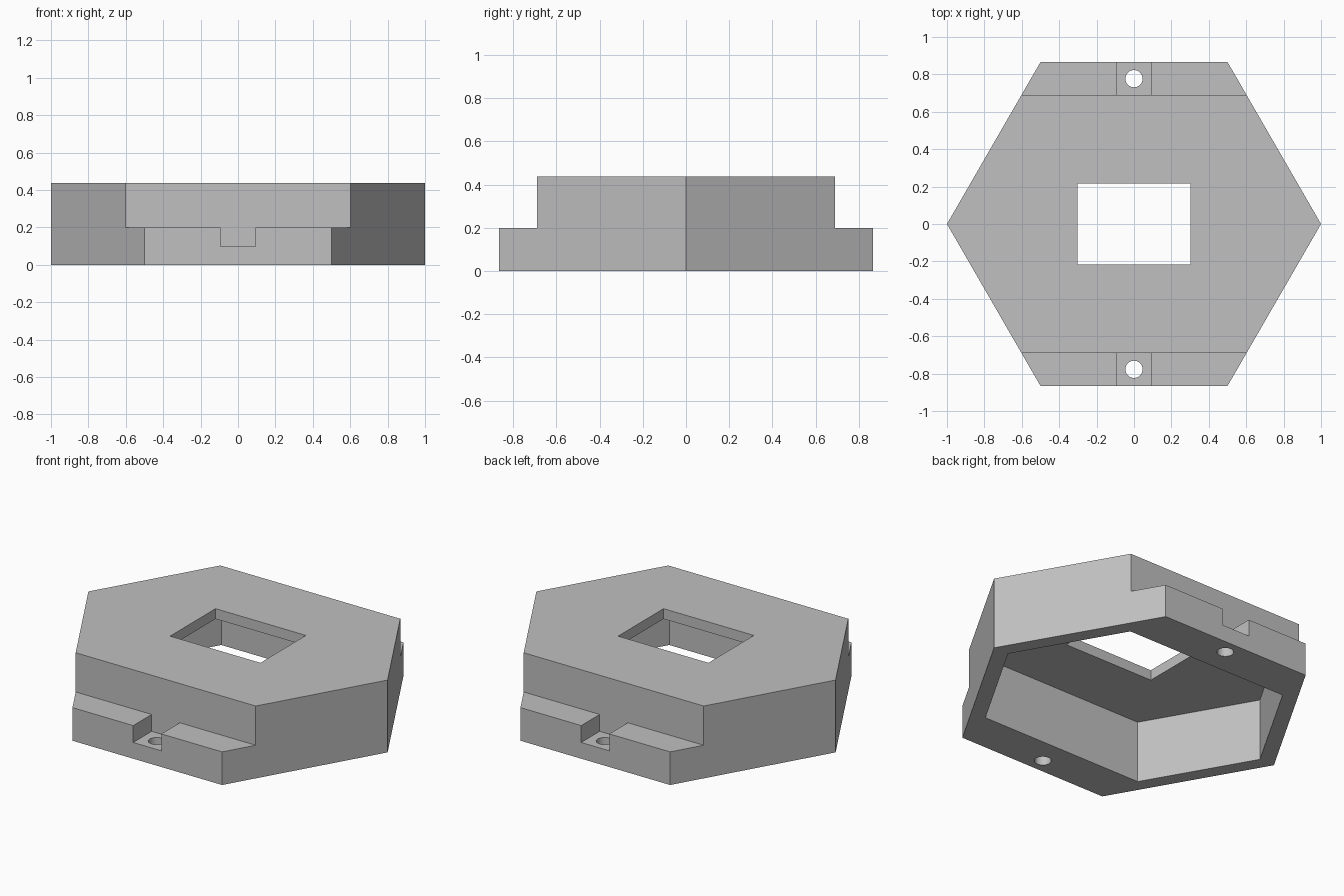
import bpy
import bmesh
import math

cube = bpy.data.objects.get("Cube")
if cube:
    bpy.data.objects.remove(cube, do_unlink=True)

HEIGHT, CEILING, LEDGE, NOTCH = 0.437, 0.375, 0.20, 0.098
STEP_Y, CAVITY_Y, HOLE_Y = 0.69, 0.617, 0.777
SLOPE = math.tan(math.radians(60))

grey = bpy.data.materials.new("plain grey")
grey.use_nodes = True
colour = (0.53, 0.53, 0.53, 1)
grey.diffuse_color = colour
grey.node_tree.nodes["Principled BSDF"].inputs["Base Color"].default_value = colour


def prism(name, outline, z0, z1):
    """Extrude a flat counter-clockwise outline from z0 to z1."""
    bm = bmesh.new()
    face = bm.faces.new([bm.verts.new((x, y, z0)) for x, y in outline])
    extruded = bmesh.ops.extrude_face_region(bm, geom=[face])["geom"]
    top = [v for v in extruded if isinstance(v, bmesh.types.BMVert)]
    bmesh.ops.translate(bm, verts=top, vec=(0, 0, z1 - z0))
    bmesh.ops.recalc_face_normals(bm, faces=bm.faces)
    mesh = bpy.data.meshes.new(name)
    bm.to_mesh(mesh)
    bm.free()
    mesh.materials.append(grey)
    obj = bpy.data.objects.new(name, mesh)
    bpy.context.collection.objects.link(obj)
    return obj


def hexagon(radius, half_depth):
    """Pointed along x, cut flat at +-half_depth in y."""
    x = radius - half_depth / SLOPE
    return [(radius, 0), (x, half_depth), (-x, half_depth),
            (-radius, 0), (-x, -half_depth), (x, -half_depth)]


def rectangle(half_x, y0, y1):
    return [(-half_x, y0), (half_x, y0), (half_x, y1), (-half_x, y1)]


def circle(radius, cy, sides=32):
    angles = [math.tau * i / sides for i in range(sides)]
    return [(radius * math.cos(a), cy + radius * math.sin(a)) for a in angles]


# Hexagonal housing
housing = prism("hexagonal_housing", hexagon(1, math.sqrt(3) / 2), 0, HEIGHT)

# Hollow underside and the rectangular window through the top
cutters = [
    prism("cavity_cutter", hexagon(0.9, CAVITY_Y), -0.1, CEILING),
    prism("window_cutter", rectangle(0.302, -0.217, 0.217), 0.3, 0.6),
]

# Front and back: ledge, notch and screw hole
for side, s in (("front", -1), ("back", 1)):
    y0, y1 = sorted((s * STEP_Y, s * 1.1))
    cutters += [
        prism(side + "_ledge_cutter", rectangle(1.2, y0, y1), LEDGE, 0.6),
        prism(side + "_notch_cutter", rectangle(0.094, y0, y1), NOTCH, 0.3),
        prism(side + "_hole_cutter", circle(0.046, s * HOLE_Y), -0.1, 0.3),
    ]

# Carve the housing
bpy.ops.object.select_all(action='DESELECT')
bpy.context.view_layer.objects.active = housing
housing.select_set(True)
for cutter in cutters:
    cutter.hide_render = True
    mod = housing.modifiers.new(cutter.name, 'BOOLEAN')
    mod.operation = 'DIFFERENCE'
    mod.solver = 'EXACT'
    mod.object = cutter
    bpy.ops.object.modifier_apply(modifier=mod.name)
    bpy.data.objects.remove(cutter, do_unlink=True)

bpy.ops.object.shade_smooth_by_angle(angle=math.radians(30))
